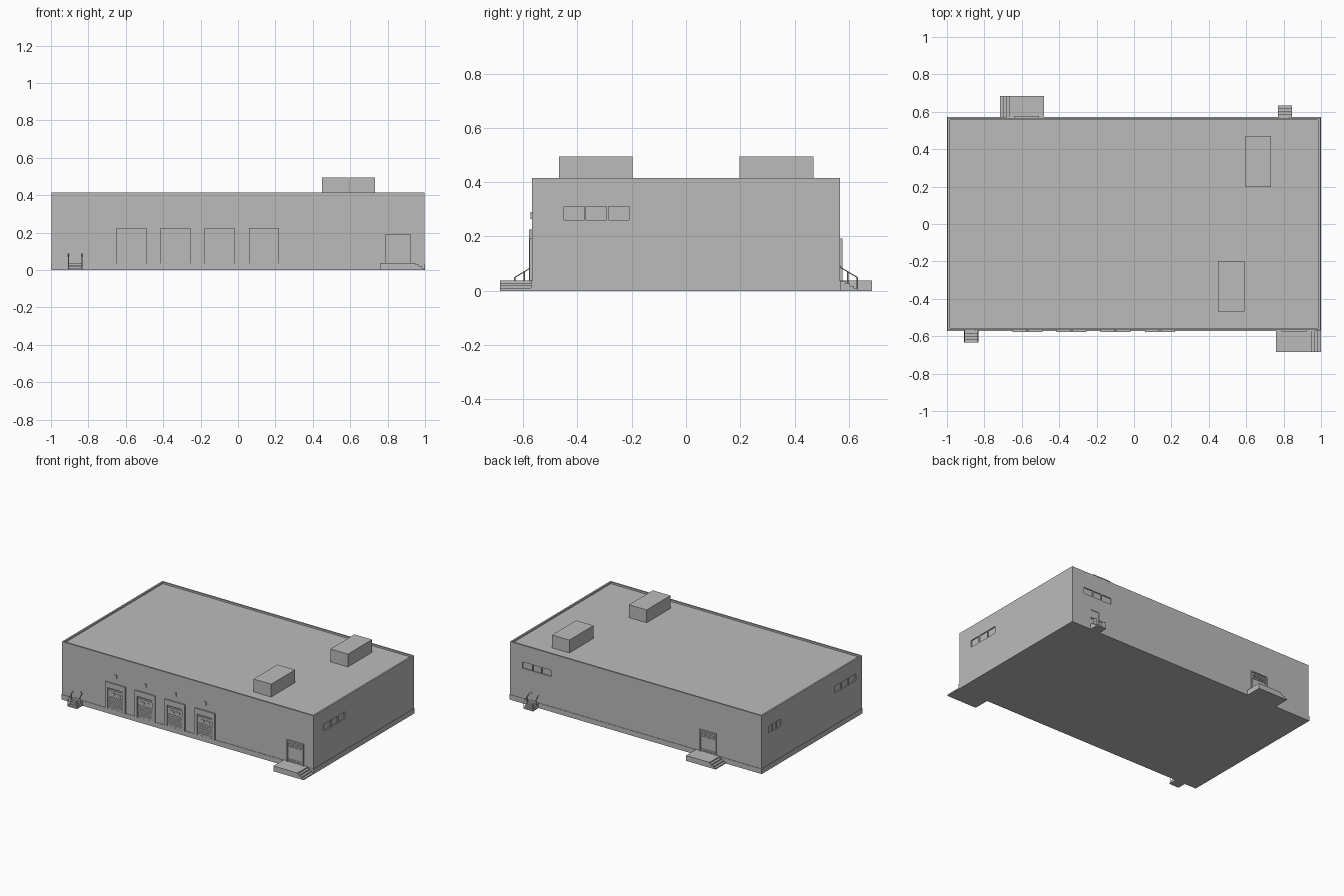
import bpy, bmesh
from mathutils import Vector, Matrix

cube = bpy.data.objects.get("Cube")
if cube:
    bpy.data.objects.remove(cube)

grey = bpy.data.materials.new("plain_grey")
grey.use_nodes = True
COLOUR = (0.5, 0.5, 0.5, 1)
grey.diffuse_color = COLOUR
grey.node_tree.nodes["Principled BSDF"].inputs["Base Color"].default_value = COLOUR

WX, WY, TOP, ROOF, FLOOR = 0.997, 0.568, 0.415, 0.403, 0.036


def finish(name, bm):
    bmesh.ops.recalc_face_normals(bm, faces=bm.faces)
    mesh = bpy.data.meshes.new(name)
    bm.to_mesh(mesh)
    bm.free()
    mesh.materials.append(grey)
    ob = bpy.data.objects.new(name, mesh)
    bpy.context.collection.objects.link(ob)
    return ob


def add_box(bm, x0, x1, y0, y1, z0, z1):
    size = Matrix.Diagonal((abs(x1 - x0), abs(y1 - y0), abs(z1 - z0), 1))
    spot = Matrix.Translation(((x0 + x1) / 2, (y0 + y1) / 2, (z0 + z1) / 2))
    bmesh.ops.create_cube(bm, size=1, matrix=spot @ size)


def boxes(name, specs):
    bm = bmesh.new()
    for spec in specs:
        add_box(bm, *spec)
    return finish(name, bm)


def rods(name, pairs, radius=0.002):
    bm = bmesh.new()
    for a, b in pairs:
        a, b = Vector(a), Vector(b)
        turn = (b - a).to_track_quat('Z', 'Y').to_matrix().to_4x4()
        bmesh.ops.create_cone(bm, cap_ends=True, segments=6, radius1=radius, radius2=radius,
                              depth=(b - a).length, matrix=Matrix.Translation((a + b) / 2) @ turn)
    return finish(name, bm)


def on_wall(s, x0, x1, d0, d1, z0, z1):
    """Box on the front (s=-1) or back (s=1) wall, d measured outward."""
    return (x0, x1, s * (WY + d0), s * (WY + d1), z0, z1)


# Openings: shallow pockets for roof, skylights, windows and small doors
DEEP = 0.008
pockets = [(-0.985, 0.985, -0.556, 0.556, ROOF, TOP + 0.1)]
bars = []
skylights = [(x, y) for x in (-0.56, -0.19, 0.17) for y in (-0.32, 0.32)]
for x, y in skylights:
    pockets.append((x - 0.022, x + 0.022, y - 0.15, y + 0.15, ROOF - DEEP, ROOF + 0.02))
    for i in range(1, 6):
        yy = y - 0.15 + 0.05 * i
        bars.append((x - 0.022, x + 0.022, yy - 0.004, yy + 0.004, ROOF - DEEP, ROOF))

side_windows = [(1, -0.45, -0.21), (-1, 0.35, 0.49), (-1, -0.5, -0.26)]
WZ0, WZ1 = 0.26, 0.31
for s, y0, y1 in side_windows:
    pockets.append((s * (WX - DEEP), s * (WX + 0.1), y0, y1, WZ0, WZ1))
    for f in (0.33, 0.67):
        y = y0 + (y1 - y0) * f
        bars.append((s * (WX - DEEP), s * WX, y - 0.003, y + 0.003, WZ0, WZ1))

pockets.append(on_wall(1, 0.67, 0.9, -DEEP, 0.1, 0.25, 0.295))
for x in (0.75, 0.82):
    bars.append(on_wall(1, x - 0.003, x + 0.003, -DEEP, 0, 0.25, 0.295))

small_doors = [(-1, -0.87), (1, 0.807)]
for s, x in small_doors:
    pockets.append(on_wall(s, x - 0.033, x + 0.033, -0.004, 0.1, FLOOR + 0.002, 0.15))

# Main shell, with the pockets cut in one pass
shell = boxes("building_shell", [(-WX, WX, -WY, WY, 0, TOP)])
cutter = boxes("pocket_cutter", pockets)
cutter.hide_render = True
cut = shell.modifiers.new("pockets", 'BOOLEAN')
cut.operation, cut.solver, cut.object = 'DIFFERENCE', 'EXACT', cutter
bpy.context.view_layer.update()
graph = bpy.context.evaluated_depsgraph_get()
shell.data = bpy.data.meshes.new_from_object(shell.evaluated_get(graph))
shell.modifiers.clear()
bpy.data.objects.remove(cutter)

boxes("window_bars", bars)
boxes("base_plinth", [(-1, 1, -0.571, 0.571, 0, FLOOR)])

# Rooftop units
boxes("roof_unit_front", [(0.45, 0.59, -0.467, -0.197, ROOF, 0.495)])
boxes("roof_unit_back", [(0.595, 0.733, 0.197, 0.47, ROOF, 0.495)])


def shutter(name, s, x, half, top, slat_zones):
    """Roller door panel with raised slats."""
    parts = [on_wall(s, x - half, x + half, 0, 0.002, FLOOR, top)]
    for z0, z1, count in slat_zones:
        step = (z1 - z0) / count
        for i in range(count):
            z = z0 + i * step
            parts.append(on_wall(s, x - half * 0.94, x + half * 0.94, 0.002, 0.005, z, z + step * 0.65))
    return parts


def surround(s, x, half, inner, top, inner_top, depth):
    """Two jambs and a head."""
    return [on_wall(s, x - half, x - inner, 0, depth, FLOOR, top),
            on_wall(s, x + inner, x + half, 0, depth, FLOOR, top),
            on_wall(s, x - inner, x + inner, 0, depth, inner_top, top)]


# Four loading bays with lamps above
for n, x in enumerate((-0.57, -0.335, -0.098, 0.14), 1):
    boxes(f"loading_bay_frame_{n}", surround(-1, x, 0.08, 0.06, 0.225, 0.187, 0.01))
    parts = shutter("door", -1, x, 0.06, 0.187, [(0.043, 0.13, 7), (0.165, 0.185, 2)])
    for side in (-1, 1):
        c = x + side * 0.022
        parts.append(on_wall(-1, c - 0.015, c + 0.015, 0.002, 0.005, 0.14, 0.155))
    boxes(f"loading_bay_door_{n}", parts)
    boxes(f"bay_lamp_{n}", [on_wall(-1, x - 0.008, x + 0.008, 0, 0.005, 0.265, 0.29)])

# Two raised docks with a shutter and side steps
for label, s, end, far in (("front", -1, 0.76, 1.0), ("back", 1, -0.48, -0.715)):
    way = 1 if far > end else -1
    x = end + way * 0.095
    boxes(f"{label}_dock_frame", surround(s, x, 0.066, 0.058, 0.192, 0.184, 0.009))
    boxes(f"{label}_dock_door", shutter("door", s, x, 0.058, 0.184, [(0.04, 0.062, 2), (0.14, 0.182, 4)]))
    steps = [on_wall(s, *sorted((end, far - way * (0.05 - 0.0167 * i))), 0, 0.117, 0, 0.038 - 0.0095 * i)
             for i in range(4)]
    boxes(f"{label}_dock_platform", steps)

# Small entrances with steps and handrails
for (s, x), label in zip(small_doors, ("front", "back")):
    steps = [on_wall(s, x - 0.038, x + 0.038, 0, 0.02 + 0.0155 * i, 0, FLOOR - 0.009 * i) for i in range(4)]
    boxes(f"{label}_entrance_steps", steps)
    rails = []
    for side in (-1, 1):
        rx = x + side * 0.036
        at = lambda d, z: (rx, s * (WY + d), z)
        rails += [(at(0, 0.087), at(0.065, 0.048)),
                  (at(0.063, 0.0), at(0.063, 0.05)),
                  (at(0.028, 0.02), at(0.028, 0.07))]
    rods(f"{label}_entrance_handrails", rails)
    boxes(f"{label}_door_handle", [on_wall(s, x + 0.02, x + 0.026, -0.004, 0.001, 0.085, 0.095)])
